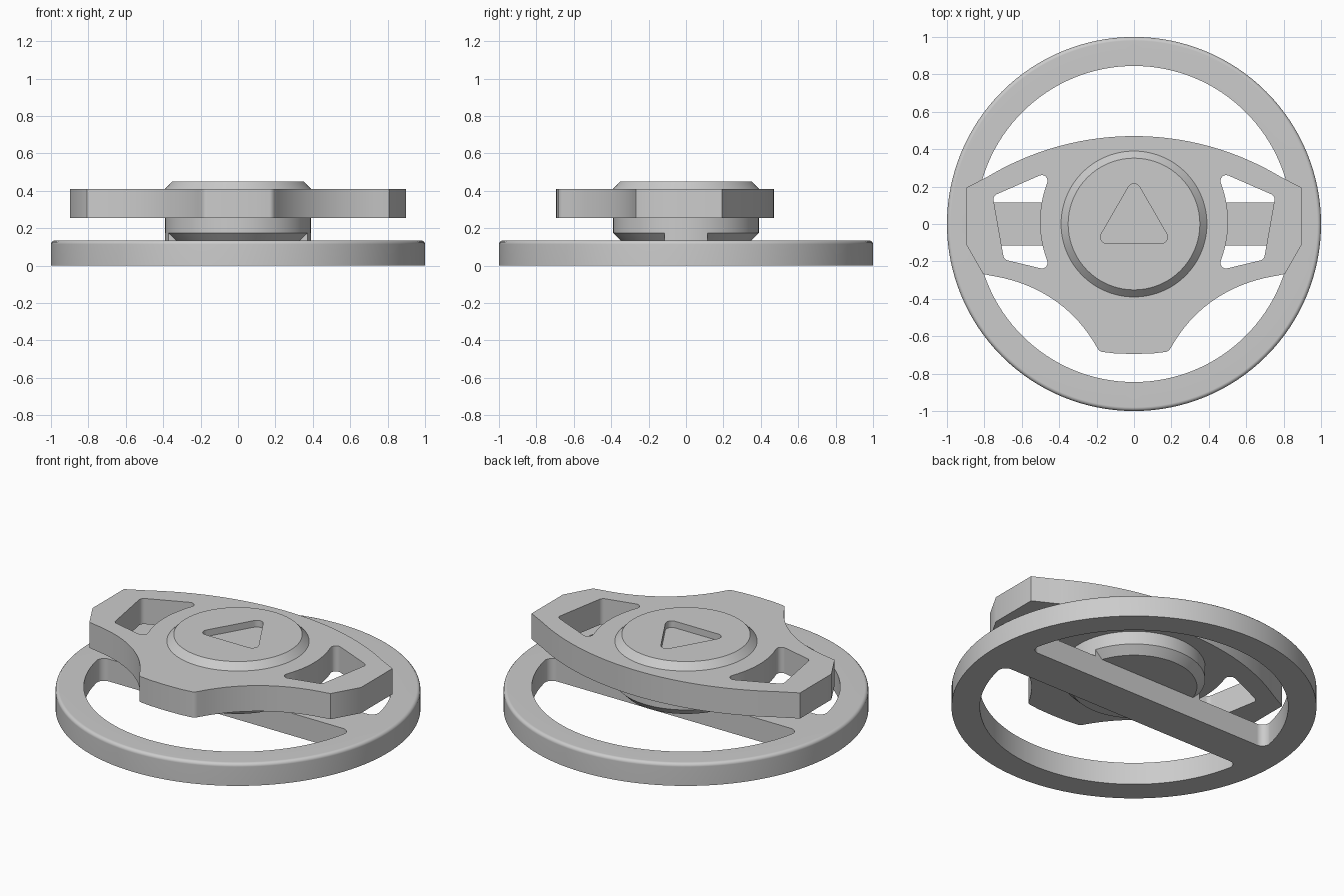
import bpy, bmesh
from math import sin, cos, pi, atan2, asin, sqrt, hypot
from mathutils import Vector
from mathutils.geometry import interpolate_bezier

if "Cube" in bpy.data.objects:
    bpy.data.objects.remove(bpy.data.objects["Cube"])


def arc(cx, cy, r, a0, a1, n):
    return [(cx + r * cos(a0 + (a1 - a0) * i / n), cy + r * sin(a0 + (a1 - a0) * i / n))
            for i in range(n + 1)]


def curve(a, b, c, d, n=20):
    return [(v.x, v.y) for v in interpolate_bezier(*[Vector(p).to_3d() for p in (a, b, c, d)], n)]


def rounded(points):
    """Round each (x, y, radius) corner of a closed polygon."""
    out = []
    for i, (x, y, r) in enumerate(points):
        p = Vector((x, y))
        if r == 0:
            out.append((x, y))
            continue
        q0 = (Vector(points[i - 1][:2]) - p).normalized()
        q1 = (Vector(points[(i + 1) % len(points)][:2]) - p).normalized()
        half = q0.angle(q1) / 2
        c = p + (q0 + q1).normalized() * (r / sin(half))
        t = r * cos(half) / sin(half)
        s, e = p + q0 * t - c, p + q1 * t - c
        a0, a1 = atan2(s.y, s.x), atan2(e.y, e.x)
        a1 = a0 + (a1 - a0 + pi) % (2 * pi) - pi
        out += arc(c.x, c.y, r, a0, a1, 6)
    return out


def mirror(loop, axis):
    return [(-x, y) if axis == 0 else (x, -y) for x, y in loop]


def finish(bm, name):
    bmesh.ops.recalc_face_normals(bm, faces=bm.faces)
    mesh = bpy.data.meshes.new(name)
    bm.to_mesh(mesh)
    bm.free()
    ob = bpy.data.objects.new(name, mesh)
    bpy.context.collection.objects.link(ob)
    return ob


def smooth(ob, degrees=32):
    bpy.ops.object.select_all(action='DESELECT')
    bpy.context.view_layer.objects.active = ob
    ob.select_set(True)
    bpy.ops.object.shade_smooth_by_angle(angle=degrees * pi / 180)
    ob.modifiers.new("normals", 'WEIGHTED_NORMAL').keep_sharp = True


def slab(name, loops, z0, z1, edge_radius=0):
    """Extrude an outline (first loop) with holes (other loops)."""
    bm = bmesh.new()
    for loop in loops:
        vs = [bm.verts.new((x, y, z0)) for x, y in loop]
        for i in range(len(vs)):
            bm.edges.new((vs[i - 1], vs[i]))
    bmesh.ops.triangle_fill(bm, edges=bm.edges[:], use_beauty=True)
    geo = bmesh.ops.extrude_face_region(bm, geom=bm.faces[:], use_keep_orig=True)["geom"]
    for v in geo:
        if isinstance(v, bmesh.types.BMVert):
            v.co.z = z1
    bmesh.ops.recalc_face_normals(bm, faces=bm.faces)
    if edge_radius:
        rim = [e for e in bm.edges if len(e.link_faces) == 2 and e.calc_face_angle() > 1
               and all(v.co.z > z1 - .001 and hypot(v.co.x, v.co.y) > .99 for v in e.verts)]
        bmesh.ops.bevel(bm, geom=rim, offset=edge_radius, segments=3, profile=.5,
                        affect='EDGES')
    return finish(bm, name)


# Rim with a crossbar: a disc with two D-shaped openings
R, F, B = .845, .045, .115
fx = sqrt((R - F) ** 2 - (B + F) ** 2)
fa = atan2(B + F, fx)
corner = arc(fx, B + F, F, -pi / 2, fa, 6)
opening = corner + arc(0, 0, R, fa, pi - fa, 56)[1:-1] + mirror(corner[::-1], 0)
rim = slab("rim_and_crossbar", [arc(0, 0, 1, 0, 2 * pi, 128)[:-1], opening, mirror(opening, 1)],
           0, .135, .02)
smooth(rim, 40)

# Spoke plate: mirrored half outline with a rounded opening on each side
top_r = 1.52
top_a = asin(.78 / top_r)
half = [(0, -.695), (.1, -.692), (.17, -.684), (.185, -.678)]
half += curve((.195, -.665), (.33, -.42), (.55, -.31), (.76, -.277))
half += [(.807, -.267), (.898, -.107), (.898, .193)]
half += arc(0, .47 - top_r, top_r, pi / 2 - top_a, pi / 2, 20)
outline = half + mirror(half[-2:0:-1], 0)
inner = [(x, y, 0) for x, y in curve((.463, -.2), (.516, -.06), (.516, .08), (.463, .225), 12)]
window = rounded([(.445, .285, .03)] + inner[::-1] +
                 [(.445, -.25, .03), (.695, -.19, .03), (.755, .15, .03)])
spoke_plate = slab("spoke_plate", [outline, window, mirror(window, 0)], .255, .41)
smooth(spoke_plate)

# Hub: revolved profile with chamfered top and bottom
bm = bmesh.new()
profile = [(0, .13), (.345, .13), (.39, .175), (.39, .41), (.352, .45), (0, .45)]
vs = [bm.verts.new((x, 0, z)) for x, z in profile]
es = [bm.edges.new(p) for p in zip(vs, vs[1:])]
bmesh.ops.spin(bm, geom=vs + es, cent=(0, 0, 0), axis=(0, 0, 1), angle=2 * pi, steps=96)
bmesh.ops.remove_doubles(bm, verts=bm.verts, dist=1e-5)
hub = finish(bm, "hub")

# Triangular pocket cut into the hub
triangle = rounded([(0, .25, .035), (-.205, -.105, .035), (.205, -.105, .035)])
cutter = slab("pocket_cutter", [triangle], .37, .5)
cutter.hide_render = True
cut = hub.modifiers.new("pocket", 'BOOLEAN')
cut.operation, cut.object, cut.solver = 'DIFFERENCE', cutter, 'EXACT'
bpy.context.view_layer.objects.active = hub
bpy.ops.object.modifier_apply(modifier="pocket")
bpy.data.objects.remove(cutter)
smooth(hub)

# Black pocket floor
floor = slab("pocket_floor", [triangle], .365, .372)
black = bpy.data.materials.new("black")
black.diffuse_color = (.003, .003, .003, 1)
black.use_nodes = True
black.node_tree.nodes["Principled BSDF"].inputs["Base Color"].default_value = black.diffuse_color
floor.data.materials.append(black)

# Foot joining the hub to the crossbar
a = asin(B / .39)
foot = slab("hub_foot", [arc(0, 0, .39, -a, a, 10) + arc(0, 0, .39, pi - a, pi + a, 10)], .13, .18)
smooth(foot)
